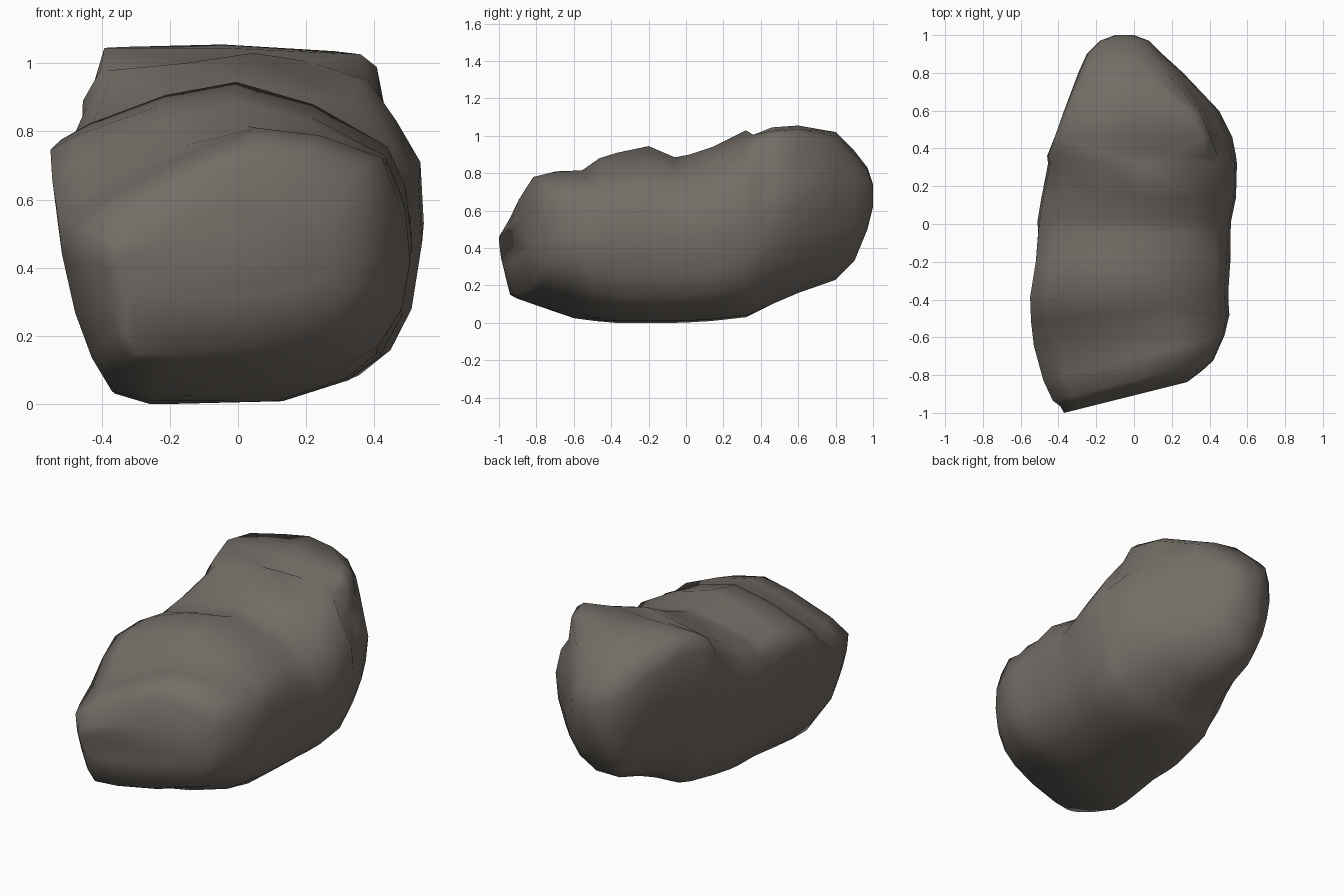
import bpy, bmesh
from mathutils import Vector


def variant(base, changes):
    """Copy an outline with some of its points moved."""
    return [changes.get(i, p) for i, p in enumerate(base)]


# Normalised outlines (left side, under, right side, over the top)
FRONT = [(0, .6), (.01, .45), (.04, .28), (.08, .11), (.13, .01), (.28, 0), (.55, .03), (.78, .1), (.91, .2),
         (.98, .34), (1, .5), (.99, .7), (.94, .88), (.75, .97), (.56, 1), (.38, .91), (.12, .73)]
MIDDLE = [(0, .82), (.02, .66), (.07, .36), (.13, .2), (.2, .03), (.28, 0), (.63, .01), (.82, .08), (.91, .16),
          (.97, .29), (1, .5), (.98, .68), (.93, .8), (.72, .93), (.5, 1), (.3, .96), (.08, .87)]
SADDLE = variant(MIDDLE, {0: (.01, .84), 1: (0, .66), 11: (.99, .68), 12: (.92, .8), 13: (.8, .93),
                          15: (.3, .97), 16: (.08, .92)})
BACK = [(0, .9), (.0, .7), (.05, .4), (.13, .2), (.22, .07), (.32, 0), (.6, 0), (.8, .08), (.92, .2),
        (.98, .36), (1, .53), (.95, .7), (.885, .77), (.88, .94), (.83, .98), (.4, 1), (.03, 1)]
END = variant(BACK, {0: (.01, .8), 1: (0, .6), 11: (.985, .68), 12: (.94, .8), 13: (.84, .91),
                     14: (.66, .97), 15: (.38, 1), 16: (.08, .96)})
KEYS = [(-.75, FRONT), (-.38, MIDDLE), (-.2, MIDDLE), (0, SADDLE), (.32, SADDLE), (.4, BACK), (.55, BACK),
        (.8, END)]

# Sections along the rock: y, left, right, bottom, top
SECTIONS = [
    (-1, -.37, .28, .31, .56), (-.96, -.39, .36, .145, .71), (-.92, -.43, .42, .125, .78),
    (-.8, -.48, .48, .085, .81), (-.62, -.53, .505, .025, .815), (-.5, -.545, .50, .01, .88),
    (-.38, -.55, .50, 0, .91), (-.2, -.52, .51, 0, .945), (-.06, -.515, .51, 0, .885),
    (.02, -.51, .515, .003, .90), (.14, -.49, .54, .01, .94), (.32, -.455, .545, .03, 1.03),
    (.36, -.46, .54, .05, 1.015), (.46, -.42, .52, .10, 1.045), (.6, -.37, .45, .16, 1.055),
    (.8, -.295, .26, .23, 1.02), (.9, -.25, .15, .33, .92), (.97, -.18, .08, .5, .83),
    (1, -.10, 0, .62, .74)]


def clamp(t):
    return max(0, min(1, t))


def outline(y):
    """Blend the outlines along the length."""
    for (ya, a), (yb, b) in zip(KEYS, KEYS[1:]):
        if y <= yb:
            break
    t = clamp((y - ya) / (yb - ya))
    return [Vector(p).lerp(Vector(q), t) for p, q in zip(a, b)]


# Boulder: loft through the sections, with the front face slanted
bm = bmesh.new()
rings = []
for y, x0, x1, z0, z1 in SECTIONS:
    slant = .25 * clamp((-.3 - y) / .5)
    ring = []
    for u, v in outline(y):
        x = x0 + u * (x1 - x0)
        ring.append(bm.verts.new((x, y + slant * (x + .37), z0 + v * (z1 - z0))))
    rings.append(ring)
for a, b in zip(rings, rings[1:]):
    for i in range(len(a)):
        j = (i + 1) % len(a)
        bm.faces.new((a[i], a[j], b[j], b[i]))
bm.faces.new(rings[0])
bm.faces.new(rings[-1])
bmesh.ops.recalc_face_normals(bm, faces=bm.faces[:])
for f in bm.faces:
    f.smooth = True

mesh = bpy.data.meshes.new("boulder")
bm.to_mesh(mesh)
bm.free()
rock = bpy.data.objects.new("boulder", mesh)
bpy.context.collection.objects.link(rock)

stone = bpy.data.materials.new("grey brown stone")
stone.diffuse_color = (.175, .155, .135, 1)
mesh.materials.append(stone)
